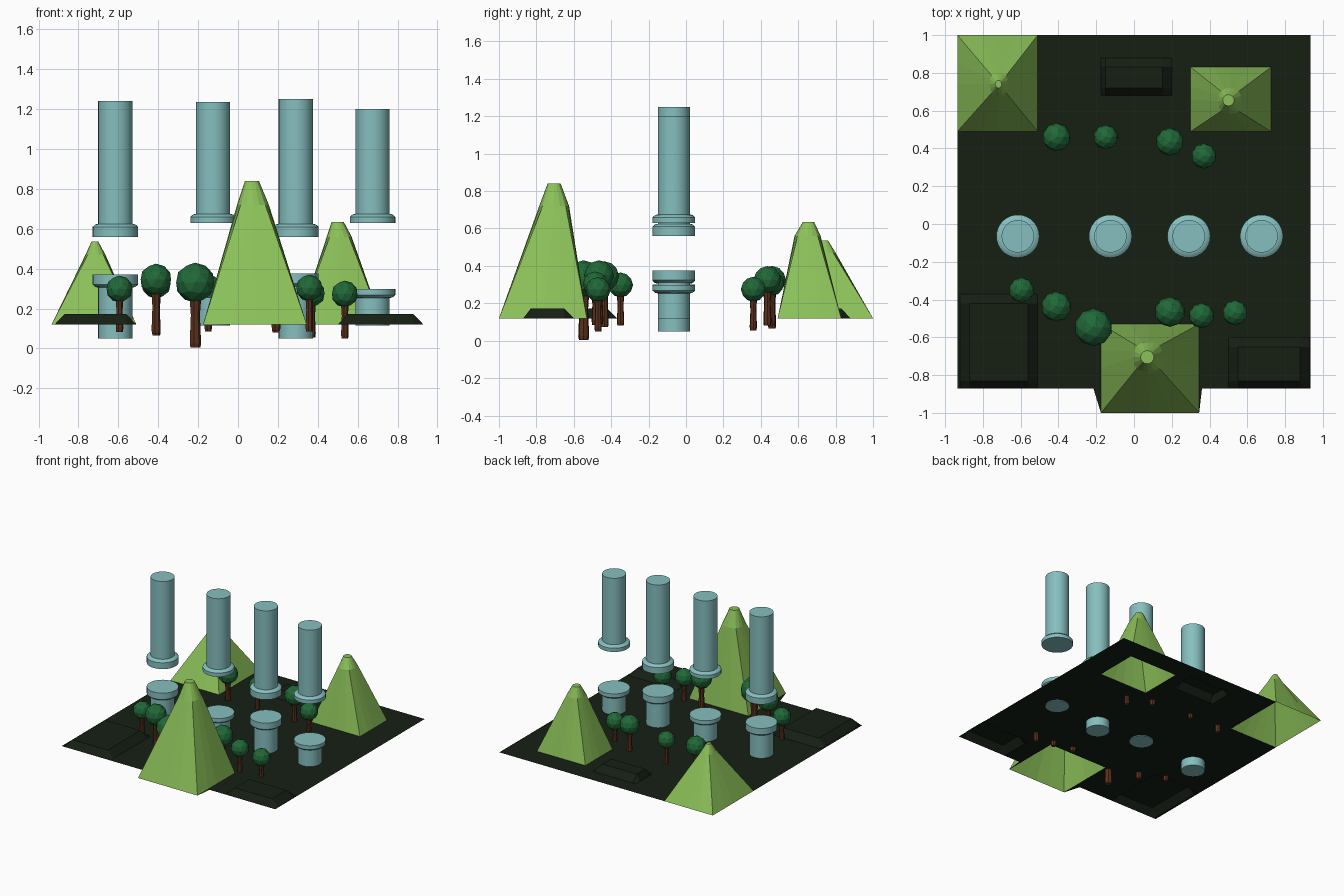
import bpy, bmesh, math

if "Cube" in bpy.data.objects:
    bpy.data.objects.remove(bpy.data.objects["Cube"])

def material(name, rgb):
    m = bpy.data.materials.new(name)
    m.diffuse_color = (*rgb, 1)
    m.use_nodes = True
    m.node_tree.nodes["Principled BSDF"].inputs["Base Color"].default_value = m.diffuse_color
    return m

SOIL = material("dark_green", (0.008, 0.014, 0.007))
HILL = material("grass_green", (0.26, 0.53, 0.10))
STONE = material("pale_teal", (0.24, 0.52, 0.52))
LEAF = material("leaf_green", (0.015, 0.14, 0.04))
BARK = material("bark_brown", (0.10, 0.03, 0.012))

def finish(bm, name, mat, normals=True, smooth=False):
    if normals:
        bmesh.ops.recalc_face_normals(bm, faces=bm.faces)
    me = bpy.data.meshes.new(name)
    bm.to_mesh(me)
    bm.free()
    ob = bpy.data.objects.new(name, me)
    bpy.context.collection.objects.link(ob)
    me.materials.append(mat)
    if smooth:
        bpy.ops.object.select_all(action='DESELECT')
        bpy.context.view_layer.objects.active = ob
        ob.select_set(True)
        bpy.ops.object.shade_smooth_by_angle(angle=math.radians(30))
    return ob

def loft(bm, rings, cap_start=True):
    loops = [[bm.verts.new(p) for p in r] for r in rings]
    n = len(loops[0])
    for a, b in zip(loops, loops[1:]):
        for i in range(n):
            bm.faces.new((a[i], a[(i + 1) % n], b[(i + 1) % n], b[i]))
    bm.faces.new(loops[-1])
    if cap_start:
        bm.faces.new(loops[0][::-1])

def lathe(name, x, y, profile, sides, mat, smooth=False):
    bm = bmesh.new()
    loft(bm, [[(x + r * math.cos(2 * math.pi * i / sides),
                y + r * math.sin(2 * math.pi * i / sides), z)
               for i in range(sides)] for r, z in profile])
    return finish(bm, name, mat, smooth=smooth)

# Mountains: square base blending to a rounded top, open underneath
def ring(x0, x1, y0, y1, z, roundness):
    pts = []
    for i in range(16):
        c, s = math.cos(i * math.pi / 8), math.sin(i * math.pi / 8)
        k = (1 - roundness) / max(abs(c), abs(s)) + roundness
        pts.append(((x0 + x1) / 2 + c * k * (x1 - x0) / 2,
                    (y0 + y1) / 2 + s * k * (y1 - y0) / 2, z))
    return pts

mountains = {
    "front_mountain": [(-.175, .345, -1, -.53, .12, 0),
                       (-.005, .155, -.785, -.625, .72, .8), (.035, .105, -.74, -.67, .84, 1)],
    "back_left_mountain": [(-.935, -.51, .49, 1, .12, 0),
                           (-.765, -.665, .68, .80, .47, .8), (-.735, -.70, .72, .76, .535, 1)],
    "back_right_mountain": [(.30, .725, .49, .83, .12, 0),
                            (.445, .57, .58, .72, .56, .8), (.47, .53, .625, .685, .635, 1)],
}
for name, levels in mountains.items():
    bm = bmesh.new()
    loft(bm, [ring(*lv) for lv in levels], cap_start=False)
    finish(bm, name, HILL)

# Ground: thin sheet with low plateaus and openings beneath the mountains
bumps = [(-.92, -.51, -.87, -.37), (.50, .93, -.87, -.60), (-.20, .20, .68, .88)]
xs, ys = {-.935, .935}, {-.87, 1.0}
for levels in mountains.values():
    xs |= set(levels[0][:2])
    ys |= {v for v in levels[0][2:4] if v > -.87}
for x0, x1, y0, y1 in bumps:
    xs |= {x0, x0 + .05, x1 - .05, x1}
    ys |= {y0, y0 + .04, y1 - .05, y1}
xs, ys = sorted(xs), sorted(ys)

def height(x, y):
    for x0, x1, y0, y1 in bumps:
        if x0 + .04 < x < x1 - .04 and y0 + .03 < y < y1 - .04:
            return .172
    return .12

bm = bmesh.new()
grid = [[bm.verts.new((x, y, height(x, y))) for y in ys] for x in xs]
for i in range(len(xs) - 1):
    for j in range(len(ys) - 1):
        cx, cy = (xs[i] + xs[i + 1]) / 2, (ys[j] + ys[j + 1]) / 2
        if any(l[0][0] < cx < l[0][1] and l[0][2] < cy < l[0][3] for l in mountains.values()):
            continue
        bm.faces.new((grid[i][j], grid[i + 1][j], grid[i + 1][j + 1], grid[i][j + 1]))
# small skirts beside the front mountain
for tri in ([(-.215, -.87), (-.175, -1), (-.175, -.87)], [(.345, -.87), (.345, -1), (.36, -.87)]):
    bm.faces.new([bm.verts.new((x, y, .12)) for x, y in tri])
finish(bm, "ground", SOIL, normals=False)

# Broken pillars: x, stub bottom, stub top, rim height, upper bottom, upper top
R, RIM, PY = .086, .114, -.065
for n, (x, b, t, h, ub, ut) in enumerate([
        (-.615, .05, .37, .05, .56, 1.24), (-.125, .115, .30, .03, .63, 1.235),
        (.29, .05, .375, .05, .56, 1.25), (.675, .115, .298, .03, .63, 1.20)], 1):
    lathe(f"lower_pillar_{n}", x, PY,
          [(R, b), (R, t - h - .015), (.1, t - h - .012), (RIM, t - h), (RIM, t)], 32, STONE, True)
    lathe(f"upper_pillar_{n}", x, PY,
          [(RIM, ub), (RIM, ub + h), (.1, ub + h + .012), (R, ub + h + .015), (R, ut)], 32, STONE, True)

# Trees: x, y, crown radius, crown height, trunk bottom
trees = [(-.41, .46, .075, .325, .065), (-.15, .46, .065, .305, .085),
         (.19, .435, .074, .325, .08), (.37, .36, .067, .275, .055),
         (-.595, -.35, .067, .298, .082), (-.412, -.437, .08, .345, .072),
         (-.215, -.547, .10, .33, .004), (.19, -.465, .08, .35, .09),
         (.357, -.485, .067, .303, .085), (.535, -.47, .067, .273, .05)]
for n, (x, y, r, z, b) in enumerate(trees, 1):
    lathe(f"trunk_{n}", x, y, [(.26 * r, b), (.3 * r, b + .02), (.24 * r, b + .5 * (z - b)),
                               (.31 * r, z - .7 * r)], 7, BARK)
    bm = bmesh.new()
    bmesh.ops.create_icosphere(bm, subdivisions=2, radius=r)
    bmesh.ops.translate(bm, verts=bm.verts, vec=(x, y, z))
    finish(bm, f"crown_{n}", LEAF)
